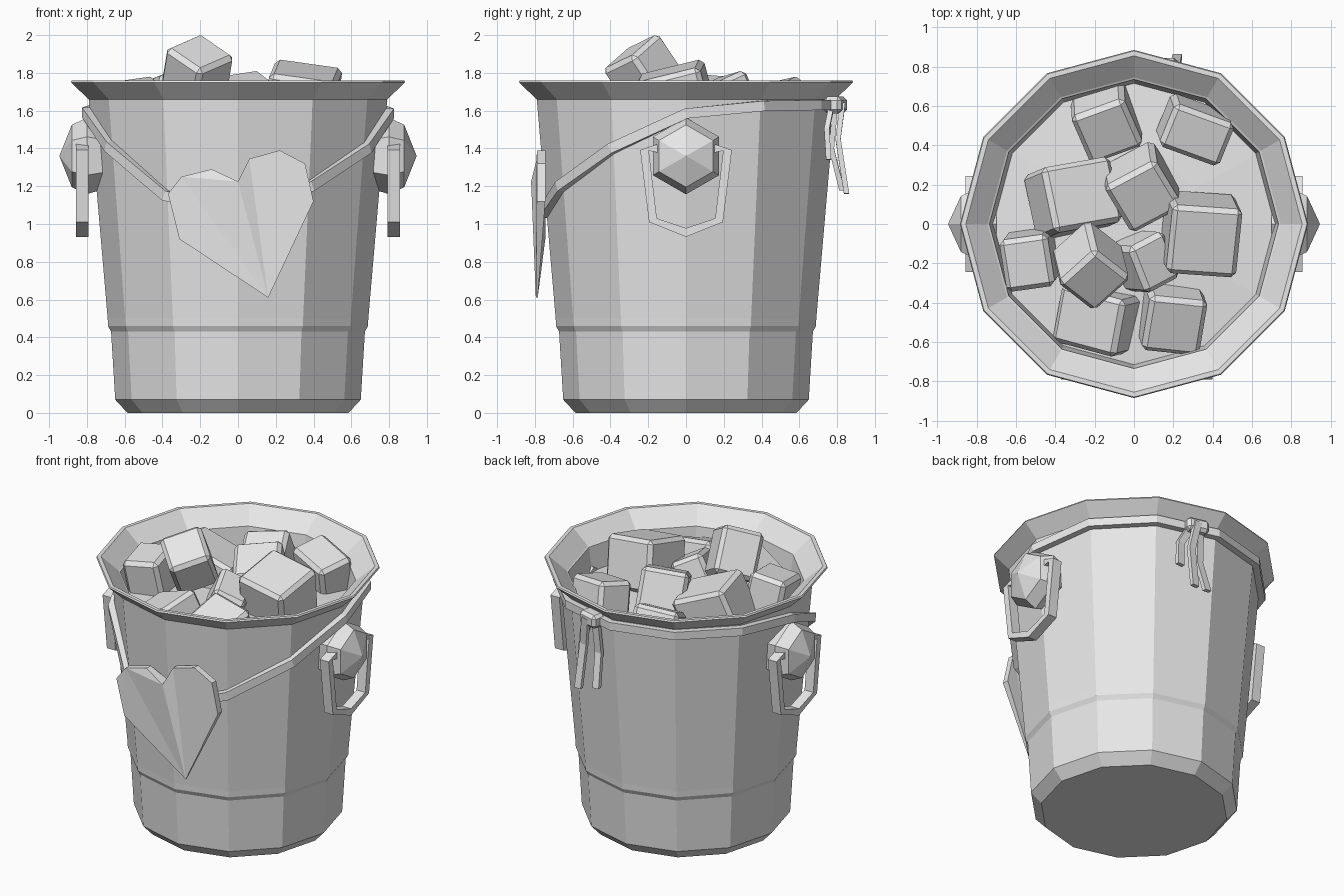
import bpy, bmesh
from math import sin, cos, pi, radians
from mathutils import Vector, Euler, Matrix

if "Cube" in bpy.data.objects:
    bpy.data.objects.remove(bpy.data.objects["Cube"], do_unlink=True)

grey = bpy.data.materials.new("light grey")
grey.use_nodes = True
grey.diffuse_color = (0.8, 0.8, 0.8, 1)
grey.node_tree.nodes["Principled BSDF"].inputs["Base Color"].default_value = (0.8, 0.8, 0.8, 1)


def finish(name, bm):
    bmesh.ops.recalc_face_normals(bm, faces=bm.faces)
    mesh = bpy.data.meshes.new(name)
    bm.to_mesh(mesh)
    bm.free()
    mesh.materials.append(grey)
    obj = bpy.data.objects.new(name, mesh)
    bpy.context.collection.objects.link(obj)
    return obj


def loft(name, rings, closed=False):
    """Skin equal-sized rings of points; cap the ends unless closed."""
    bm = bmesh.new()
    rows = [[bm.verts.new(p) for p in ring] for ring in rings]
    n = len(rows[0])
    for a, b in zip(rows, rows[1:] + rows[:1] if closed else rows[1:]):
        for i in range(n):
            j = (i + 1) % n
            bm.faces.new((a[i], a[j], b[j], b[i]))
    if not closed:
        bm.faces.new(rows[0])
        bm.faces.new(rows[-1])
    bmesh.ops.remove_doubles(bm, verts=bm.verts, dist=0.0001)
    return finish(name, bm)


def sweep(name, path, normals, half_width, half_depth, closed=False):
    """Run a rectangular section along a path."""
    pts = [Vector(p) for p in path]
    n = len(pts)
    rings = []
    for i, p in enumerate(pts):
        before = pts[(i - 1) % n] if closed or i else p
        after = pts[(i + 1) % n] if closed or i < n - 1 else p
        out = Vector(normals[i])
        side = (after - before).cross(out).normalized() * half_width
        out = out * half_depth
        rings.append([p + side + out, p - side + out, p - side - out, p + side - out])
    return loft(name, rings, closed)


def body_radius(z):
    return 0.65 + 0.14 * (z - 0.07) / 1.59


def circle(r, z, n=12):
    return [(r * sin(2 * pi * k / n), -r * cos(2 * pi * k / n), z) for k in range(n)]


# Bucket: outside wall, ridge, flared rim, inside wall and filled floor
profile = [(0.585, 0), (0.65, 0.07), (0.672, 0.43), (0.688, 0.46), (0.69, 0.50),
           (0.79, 1.66), (0.885, 1.75), (0.88, 1.76), (0.855, 1.76), (0.745, 1.665),
           (0.735, 1.66), (0.715, 1.5), (0.35, 1.53)]
loft("bucket", [circle(r, z) for r, z in profile])

# Knobs and hanging rings on both sides
for s, label in ((1, "left"), (-1, "right")):
    knob = []
    for x, r in ((0.70, 0.17), (0.80, 0.203), (0.88, 0.165), (0.945, 0.002)):
        knob.append([(s * x, r * sin(k * pi / 3), 1.36 + r * cos(k * pi / 3)) for k in range(6)])
    loft(label + "_knob", knob)
    half = [(0.15, 1.40), (0.22, 1.39), (0.175, 1.02)]
    path = [(s * 0.825, -y, z) for y, z in half] + [(s * 0.825, 0, 0.955)]
    path += [(s * 0.825, y, z) for y, z in reversed(half)]
    sweep(label + "_ring", path, [(1, 0, 0)] * len(path), 0.023, 0.033)

# Strap slung round the bucket, low at the front
right_z = [1.06, 1.20, 1.40, 1.585, 1.625, 1.63, 1.63]
left_z = [1.63, 1.625, 1.59, 1.41, 1.15]
path, normals = [], []
for k, z in enumerate(right_z + left_z):
    out = Vector((sin(k * pi / 6), -cos(k * pi / 6), 0))
    path.append(out * (body_radius(z) + 0.02) + Vector((0, 0, z)))
    normals.append(out)
sweep("strap", path, normals, 0.027, 0.022, True)


def block(name, centre, size, rotation=(0, 0, 0), bevel=0.02):
    bm = bmesh.new()
    bmesh.ops.create_cube(bm, size=1)
    bmesh.ops.scale(bm, vec=size, verts=bm.verts)
    bmesh.ops.bevel(bm, geom=bm.edges[:], offset=bevel, segments=1, affect='EDGES')
    turn = Euler([radians(a) for a in rotation]).to_matrix().to_4x4()
    bm.transform(Matrix.Translation(centre) @ turn)
    return finish(name, bm)


# Knot with two hanging ends at the back
block("strap_knot", (0.16, 0.79, 1.63), (0.15, 0.10, 0.09), (0, 0, -15))
tails = {"long_tail": [(0.18, 0.83, 1.64), (0.21, 0.805, 1.45), (0.22, 0.85, 1.16)],
         "short_tail": [(0.13, 0.79, 1.62), (0.12, 0.77, 1.40), (0.10, 0.825, 1.18)],
         "loop_tail": [(0.19, 0.77, 1.62), (0.25, 0.745, 1.50), (0.26, 0.755, 1.34)]}
for name, path in tails.items():
    sweep(name, path, [(0, 1, 0)] * 3, 0.024, 0.014)

# Heart tag, creased from the notch to the tip
outline = [(0, 1.225), (0.06, 1.345), (0.22, 1.39), (0.355, 1.32), (0.40, 1.12),
           (0.16, 0.61), (-0.31, 0.92), (-0.37, 1.16), (-0.30, 1.25), (-0.14, 1.29)]
bm = bmesh.new()
front, back = [], []
for i, (x, z) in enumerate(outline):
    crease = 0.82 if i == 0 else 0.795 if i == 5 else 0.79
    front.append(bm.verts.new((x, -crease, z)))
    back.append(bm.verts.new((x, -0.785 if i == 5 else -0.745, z)))
for loop in (front, back):
    bm.faces.new(loop[:6])
    bm.faces.new([loop[0]] + loop[5:])
for i in range(10):
    j = (i + 1) % 10
    bm.faces.new((front[i], front[j], back[j], back[i]))
bmesh.ops.triangulate(bm, faces=[f for f in bm.faces if len(f.verts) > 4])
finish("heart_tag", bm)

# Ice cubes: x, y, top height, size, rotation in degrees
ice = [(-0.14, 0.53, 1.72, (0.29, 0.29, 0.30), (25, -8, 20)),
       (0.31, 0.48, 1.78, (0.33, 0.24, 0.26), (12, 10, -20)),
       (-0.31, 0.13, 1.80, (0.38, 0.34, 0.30), (-5, 22, 10)),
       (0.04, 0.19, 1.81, (0.30, 0.30, 0.30), (22, -8, 28)),
       (0.34, -0.05, 1.87, (0.36, 0.36, 0.34), (14, 8, -4)),
       (-0.53, -0.18, 1.78, (0.25, 0.27, 0.28), (8, -8, 8)),
       (-0.22, -0.21, 2.00, (0.27, 0.27, 0.31), (30, -18, 42)),
       (0.05, -0.19, 1.76, (0.22, 0.26, 0.26), (15, 25, 28)),
       (-0.18, -0.48, 1.70, (0.36, 0.30, 0.28), (12, -22, -15)),
       (0.19, -0.47, 1.72, (0.30, 0.30, 0.30), (20, 10, -6))]
for i, (x, y, top, size, turn) in enumerate(ice, 1):
    cube = block("ice_cube_%d" % i, (x, y, 0), size, turn, 0.025)
    lift = top - max(v.co.z for v in cube.data.vertices)
    cube.data.transform(Matrix.Translation((0, 0, lift)))
